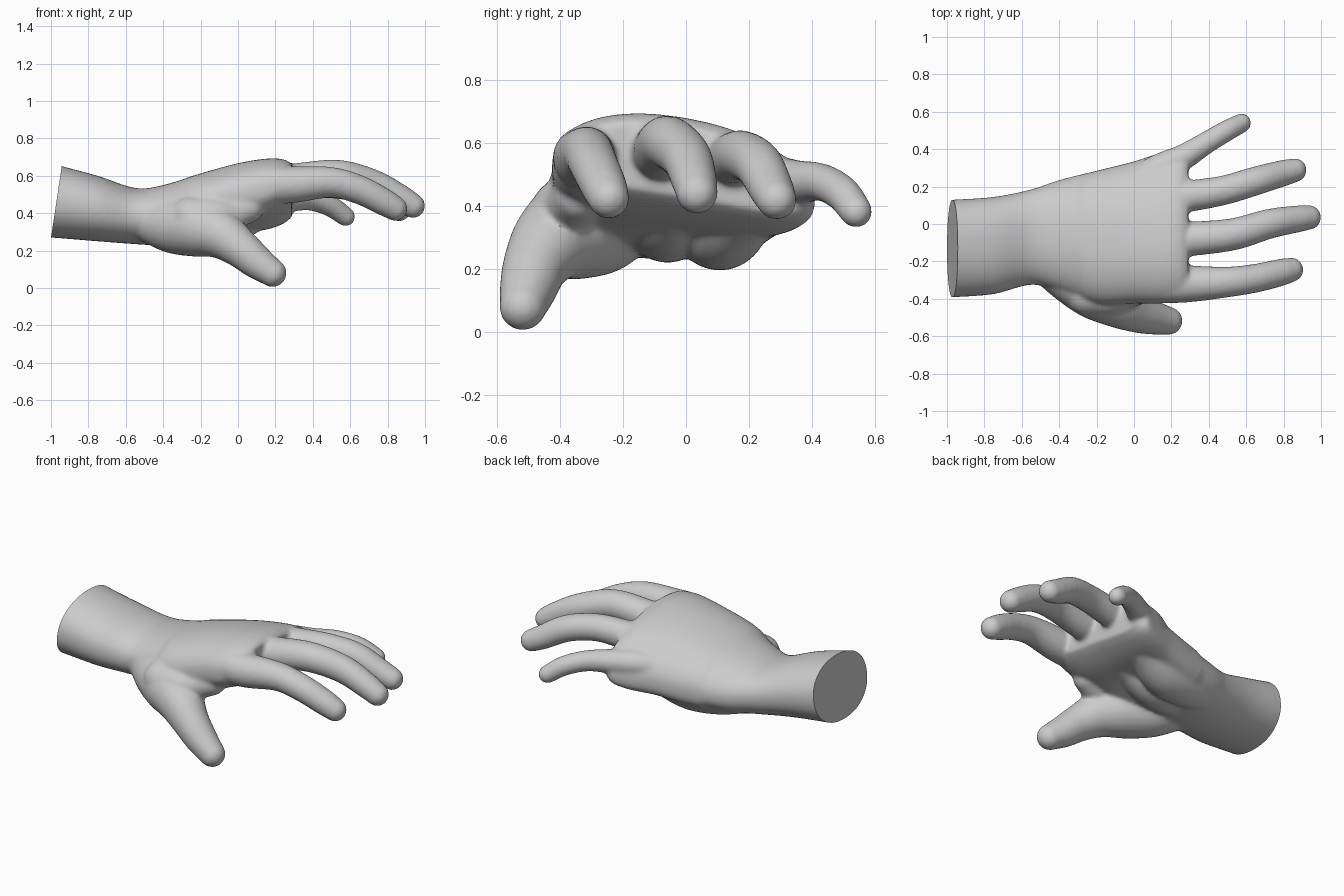
import bpy, bmesh, math
from mathutils import Vector

if "Cube" in bpy.data.objects:
    bpy.data.objects.remove(bpy.data.objects["Cube"])

skin = bpy.data.materials.new("light_grey")
skin.diffuse_color = (0.6, 0.6, 0.6, 1)
skin.use_nodes = True
skin.node_tree.nodes["Principled BSDF"].inputs["Base Color"].default_value = skin.diffuse_color
bm = bmesh.new()


def spline(points, steps=6):
    """Smooth Catmull-Rom samples through rows of numbers."""
    p = [Vector(q) for q in points]
    p = [2 * p[0] - p[1]] + p + [2 * p[-1] - p[-2]]
    out = []
    for i in range(1, len(p) - 2):
        a, b, c, d = p[i - 1:i + 3]
        for s in range(steps):
            t = s / steps
            out.append(0.5 * (2 * b + (c - a) * t + (2 * a - 5 * b + 4 * c - d) * t * t
                              + (3 * b - a - 3 * c + d) * t ** 3))
    return out + [p[-2]]


def loft(rings):
    """Skin a list of point rings and cap both ends."""
    rows = [[bm.verts.new(v) for v in ring] for ring in rings]
    n = len(rows[0])
    for r0, r1 in zip(rows, rows[1:]):
        for j in range(n):
            k = (j + 1) % n
            bm.faces.new((r0[j], r0[k], r1[k], r1[j]))
    bm.faces.new(rows[0][::-1])
    bm.faces.new(rows[-1])


def limb(points, sides=24):
    """Round tube through (x, y, z, radius) with ball ends."""
    path = spline(points)
    rings = []
    for i, q in enumerate(path):
        tan = (path[min(i + 1, len(path) - 1)] - path[max(i - 1, 0)]).xyz.normalized()
        u = tan.cross(Vector((0, 0, 1))).normalized()
        w = u.cross(tan)
        rings.append([q.xyz + q.w * (u * math.cos(a) + w * math.sin(a))
                      for a in (2 * math.pi * j / sides for j in range(sides))])
    loft(rings)
    for q in (path[0], path[-1]):
        ball = bmesh.ops.create_uvsphere(bm, u_segments=24, v_segments=16, radius=q.w)
        bmesh.ops.translate(bm, verts=ball["verts"], vec=q.xyz)


# forearm, wrist and palm: x, y min, y max, z min, z max, tilt, arch
sections = [
    (-1.08, -.40, .125, .275, .70, 0, 0),
    (-.97, -.392, .13, .268, .66, 0, 0),
    (-.75, -.375, .145, .25, .60, 0, 0),
    (-.55, -.325, .185, .235, .535, 0, 0),
    (-.40, -.36, .235, .23, .55, -.04, .1),
    (-.20, -.43, .285, .26, .61, -.08, .25),
    (.00, -.425, .335, .315, .66, -.13, .3),
    (.15, -.425, .385, .35, .68, -.16, .3),
    (.24, -.41, .41, .39, .675, -.17, .3),
    (.29, -.39, .38, .43, .65, -.17, .3),
]
shape = spline([s[:4] for s in sections])
bend = spline([(*s[4:], 0) for s in sections])
rings = []
for (x, y0, y1, z0), (z1, tilt, arch, _) in zip(shape, bend):
    ring = []
    for j in range(48):
        a = 2 * math.pi * j / 48
        c, d = math.cos(a), math.sin(a)
        power = .8 if x > -.3 else .92
        dy = (y1 - y0) / 2 * math.copysign(abs(c) ** power, c)
        dz = (z1 - z0) / 2 * math.copysign(abs(d) ** power, d)
        ring.append(Vector((x, (y0 + y1) / 2 + dy,
                            (z0 + z1) / 2 + dz + tilt * dy - arch * dy * dy)))
    rings.append(ring)
loft(rings)

# index, middle, ring and little fingers
limb([(.0, -.30, .53, .08), (.15, -.32, .548, .10), (.30, -.32, .553, .098),
      (.50, -.31, .565, .082), (.65, -.29, .525, .077), (.78, -.26, .46, .073),
      (.84, -.245, .425, .066)])
limb([(.0, -.09, .54, .07), (.15, -.09, .57, .092), (.30, -.08, .575, .092),
      (.53, -.055, .60, .086), (.72, 0, .555, .08), (.86, .025, .485, .073),
      (.935, .035, .44, .066)])
limb([(.0, .10, .50, .07), (.15, .13, .545, .085), (.30, .15, .55, .084),
      (.48, .18, .56, .079), (.65, .23, .53, .077), (.79, .27, .455, .071),
      (.86, .288, .42, .064)])
limb([(-.05, .19, .46, .07), (.12, .29, .475, .078), (.26, .355, .475, .07),
      (.38, .43, .475, .06), (.49, .495, .44, .057), (.575, .54, .382, .052)])

# thumb with the fleshy pad at its base
limb([(-.50, -.19, .36, .11), (-.35, -.265, .335, .15), (-.20, -.355, .325, .16),
      (-.09, -.425, .285, .132), (.01, -.475, .215, .106), (.10, -.50, .14, .092),
      (.185, -.518, .08, .075)])
# web of skin between thumb and index finger
limb([(-.25, -.38, .38, .11), (-.12, -.38, .38, .11), (-.03, -.36, .40, .09),
      (.06, -.34, .43, .08)])
# heel of the palm on the little finger side, and the middle between the pads
limb([(-.47, .06, .355, .11), (-.30, .09, .34, .135), (-.12, .12, .335, .135),
      (.04, .18, .385, .11), (.16, .24, .43, .085)])
limb([(-.48, -.06, .36, .11), (-.30, -.06, .36, .14), (-.15, -.05, .365, .13),
      (.0, -.03, .41, .10)])

bmesh.ops.recalc_face_normals(bm, faces=bm.faces)
mesh = bpy.data.meshes.new("hand")
bm.to_mesh(mesh)
bm.free()
hand = bpy.data.objects.new("hand", mesh)
bpy.context.collection.objects.link(hand)
mesh.materials.append(skin)

# melt the parts into one skin
remesh = hand.modifiers.new("merge", 'REMESH')
remesh.mode = 'VOXEL'
remesh.voxel_size = .011
remesh.use_smooth_shade = True
smooth = hand.modifiers.new("soften", 'SMOOTH')
smooth.factor = .5
smooth.iterations = 10
bpy.context.view_layer.objects.active = hand
hand.select_set(True)
for name in ("merge", "soften"):
    bpy.ops.object.modifier_apply(modifier=name)

# slanted flat cut at the end of the forearm
bm = bmesh.new()
bm.from_mesh(hand.data)
cut = bmesh.ops.bisect_plane(bm, geom=bm.verts[:] + bm.edges[:] + bm.faces[:],
                             plane_co=(-.97, 0, .467), plane_no=(1, 0, -.15),
                             clear_inner=True)
rim = [g for g in cut["geom_cut"] if isinstance(g, bmesh.types.BMEdge)]
bmesh.ops.holes_fill(bm, edges=rim)
bmesh.ops.recalc_face_normals(bm, faces=bm.faces)
bm.to_mesh(hand.data)
bm.free()
bpy.ops.object.shade_smooth_by_angle(angle=math.radians(40))
